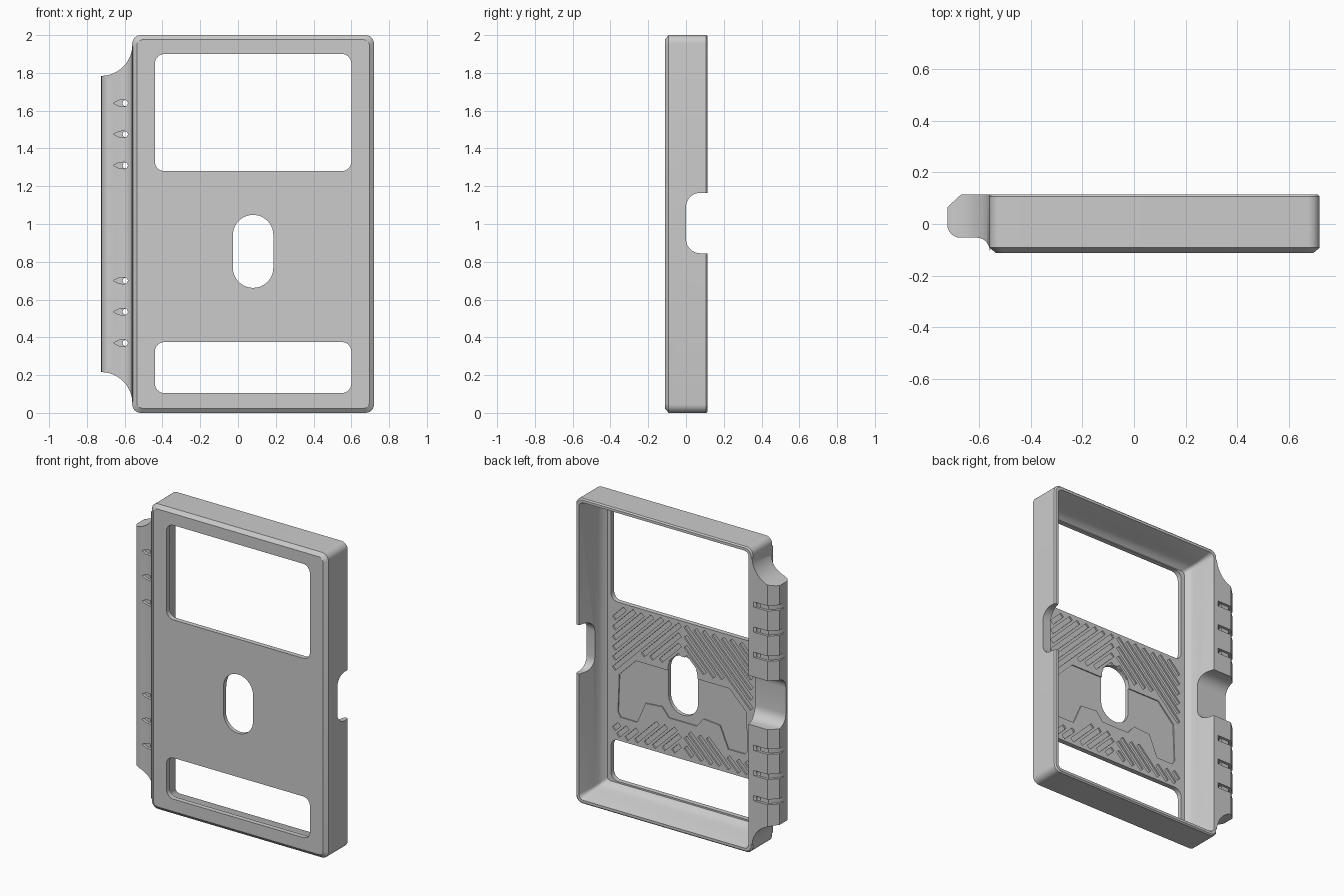
import bpy, bmesh, math

cube = bpy.data.objects.get("Cube")
if cube:
    bpy.data.objects.remove(cube, do_unlink=True)

GREY = (0.6, 0.6, 0.6, 1)
mat = bpy.data.materials.new("matte_grey")
mat.use_nodes = True
mat.diffuse_color = GREY
mat.node_tree.nodes["Principled BSDF"].inputs["Base Color"].default_value = GREY

CX = 0.08            # centre line of the shell
HW, HH = 0.64, 1.0   # shell half width and half height
FLOOR = -0.08        # inner face of the front panel


def to_object(name, bm):
    bmesh.ops.recalc_face_normals(bm, faces=bm.faces)
    if bm.calc_volume(signed=True) < 0:
        bmesh.ops.reverse_faces(bm, faces=bm.faces)
    mesh = bpy.data.meshes.new(name)
    bm.to_mesh(mesh)
    bm.free()
    mesh.materials.append(mat)
    obj = bpy.data.objects.new(name, mesh)
    bpy.context.collection.objects.link(obj)
    return obj


def rounded_rect(cx, cy, hw, hh, r, n=6):
    pts = []
    for k, (sx, sy) in enumerate([(1, 1), (-1, 1), (-1, -1), (1, -1)]):
        for i in range(n + 1):
            a = math.pi / 2 * (k + i / n)
            pts.append((cx + sx * (hw - r) + r * math.cos(a),
                        cy + sy * (hh - r) + r * math.sin(a)))
    return pts


def add_prism(bm, pts, axis, lo, hi):
    """Extrude a 2D outline along the given axis."""
    place = {"x": lambda p, d: (d, p[0], p[1]),
             "y": lambda p, d: (p[0], d, p[1]),
             "z": lambda p, d: (p[0], p[1], d)}[axis]
    a, b = ([bm.verts.new(place(p, d)) for p in pts] for d in (lo, hi))
    bm.faces.new(a)
    bm.faces.new(b)
    for i in range(len(pts)):
        j = (i + 1) % len(pts)
        bm.faces.new((a[i], a[j], b[j], b[i]))


def prism(name, pts, axis, lo, hi):
    bm = bmesh.new()
    add_prism(bm, pts, axis, lo, hi)
    return to_object(name, bm)


def cut(target, cutter):
    mod = target.modifiers.new("cut", "BOOLEAN")
    mod.operation, mod.solver, mod.object = "DIFFERENCE", "EXACT", cutter
    bpy.context.view_layer.update()
    deps = bpy.context.evaluated_depsgraph_get()
    mesh = bpy.data.meshes.new_from_object(target.evaluated_get(deps))
    target.modifiers.clear()
    if len(mesh.polygons):
        target.data = mesh
    bpy.data.objects.remove(cutter, do_unlink=True)


# Shell: rounded rectangles lofted from the front face, round the rim, to the inner floor
PROFILE = [(-0.112, 0.024), (-0.092, 0.0), (0.107, 0.0), (0.115, 0.008), (0.115, 0.025),
           (0.01, 0.057), (-0.03, 0.064), (-0.06, 0.076), (FLOOR, 0.095)]
bm = bmesh.new()
rings = []
for y, inset in PROFILE:
    outline = rounded_rect(CX, 1, HW - inset, HH - inset, max(0.045 - 0.5 * inset, 0.02))
    rings.append([bm.verts.new((x, y, z)) for x, z in outline])
for r1, r2 in zip(rings, rings[1:]):
    for i in range(len(r1)):
        j = (i + 1) % len(r1)
        bm.faces.new((r1[i], r1[j], r2[j], r2[i]))
bm.faces.new(rings[0])
bm.faces.new(rings[-1])
shell = to_object("shell", bm)

# Windows and the central oval hole
for z0, z1 in ((1.28, 1.9), (0.105, 0.375)):
    cut(shell, prism("window_cutter",
                     rounded_rect(CX, (z0 + z1) / 2, 0.52, (z1 - z0) / 2, 0.05),
                     "y", -0.3, -0.02))
cut(shell, prism("oval_cutter", rounded_rect(CX, 0.855, 0.107, 0.193, 0.106, 10),
                 "y", -0.3, -0.02))

# Shallow recess with a handheld outline, mirrored about the centre line
half = [(0.1, 0.93), (0.34, 0.93), (0.46, 0.81), (0.47, 0.56), (0.45, 0.53), (0.33, 0.53),
        (0.27, 0.67), (0.15, 0.68), (0.1, 0.62)]
recess = [(CX + u, z) for u, z in half] + [(CX - u, z) for u, z in reversed(half)]
cut(shell, prism("recess_cutter", recess, "y", FLOOR - 0.007, -0.03))


def near_recess(u, z, m=0.045):
    top = 0.93 + m - max(u - 0.34, 0)
    low = 0.53 if u > 0.25 else 0.61
    return low - m < z < top


# Chevron hatching: diagonal grooves outside the recess
STEP, H = 0.01, 0.01
bm = bmesh.new()
c = 0.48
while c < 1.8:
    run = []
    for k in range(2, 53):
        u = k * STEP
        z = c - u
        if 0.4 < z < 1.255 and not near_recess(u, z) and k < 51:
            run.append((u, z))
        else:
            if len(run) > 4:
                (u0, z0), (u1, z1) = run[0], run[-1]
                for s in (1, -1):
                    add_prism(bm, [(CX + s * (u0 - H), z0 - H), (CX + s * (u0 + H), z0 + H),
                                   (CX + s * (u1 + H), z1 + H), (CX + s * (u1 - H), z1 - H)],
                              "y", FLOOR - 0.01, -0.04)
            run = []
    c += 0.066
cut(shell, to_object("hatch_cutter", bm))

# Side grip: cross-section extruded upwards
section = [(-0.55, 0.115), (-0.67, 0.115), (-0.724, 0.065)]
for i in range(7):
    a = math.pi * (1 + i / 12)
    section.append((-0.674 + 0.05 * math.cos(a), -0.003 + 0.05 * math.sin(a)))
for i in range(7):
    a = math.pi / 2 * (1 - i / 6)
    section.append((-0.61 + 0.05 * math.cos(a), -0.103 + 0.05 * math.sin(a)))
section.append((-0.55, -0.09))
grip = prism("side_grip", section, "z", 0.06, 1.94)

# Concave shoulders at both ends of the grip
for z in (0.05, 1.95):
    circle = [(-0.725 + 0.166 * math.cos(t * math.pi / 24), z + 0.166 * math.sin(t * math.pi / 24))
              for t in range(48)]
    cut(grip, prism("shoulder_cutter", circle, "y", -0.3, 0.3))

# Cord slots: a groove wrapping the back and outer side, a through hole and a front lead-in
GROOVE = [(-0.562, 0.12), (-0.59, 0.1), (-0.665, 0.097), (-0.709, 0.056), (-0.73, -0.002),
          (-0.8, -0.002), (-0.8, 0.2), (-0.562, 0.2)]
for base in (0.37, 1.31):
    for k in range(3):
        z = base + 0.165 * k
        cut(grip, prism("groove_cutter", GROOVE, "z", z - 0.017, z + 0.017))
        hole = [(-0.597 + 0.014 * math.cos(t * math.pi / 6), z + 0.016 * math.sin(t * math.pi / 6))
                for t in range(12)]
        cut(grip, prism("hole_cutter", hole, "y", -0.3, 0.3))
        lead = [(-0.66, z), (-0.63, z - 0.015), (-0.597, z - 0.018),
                (-0.597, z + 0.018), (-0.63, z + 0.015)]
        cut(grip, prism("lead_cutter", lead, "y", -0.3, -0.035))

# Thumb notch across both side walls
notch = rounded_rect(0.2, 1.005, 0.2, 0.16, 0.075, 8)
for part in (shell, grip):
    cut(part, prism("notch_cutter", notch, "x", -1, 1))

# Smooth shading with sharp creases kept
for part in (shell, grip):
    bpy.ops.object.select_all(action="DESELECT")
    part.select_set(True)
    bpy.context.view_layer.objects.active = part
    bpy.ops.object.shade_smooth_by_angle(angle=math.radians(30))
